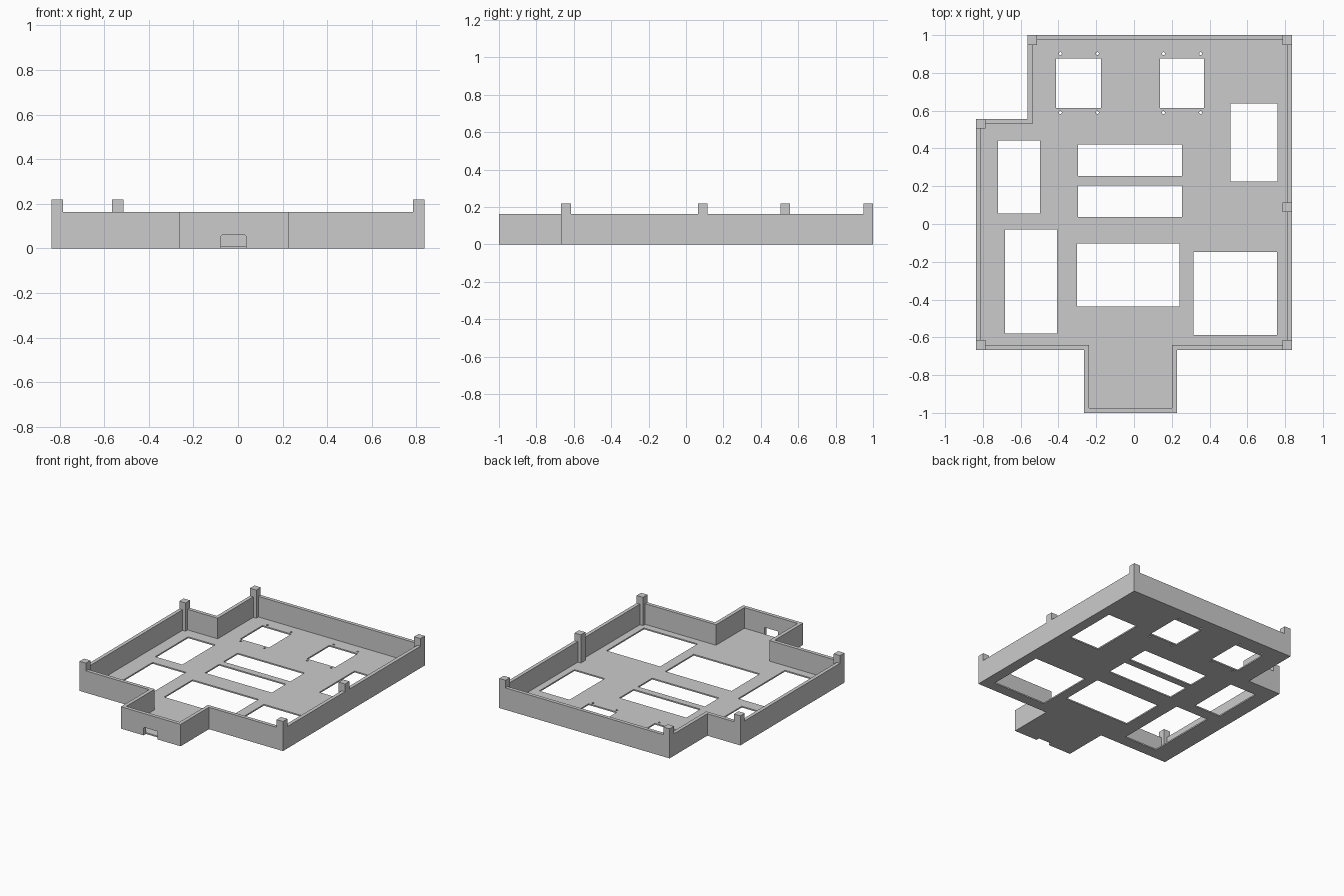
import bpy, bmesh, math

if "Cube" in bpy.data.objects:
    bpy.data.objects.remove(bpy.data.objects["Cube"])

WALL_TOP, POST_TOP, FLOOR = 0.163, 0.22, 0.01
T, P = 0.027, 0.052          # wall thickness, post width
XL, XR = -0.837, 0.837       # main body sides
YF, YS = -0.667, 0.557       # front wall, rear-left step
XS = -0.565                  # step side wall
NL, NR = -0.264, 0.228       # front bay sides


def plan(d):
    """Outline of the case, moved inwards by d."""
    return [(NL + d, -1 + d), (NR - d, -1 + d), (NR - d, YF + d), (XR - d, YF + d),
            (XR - d, 1 - d), (XS + d, 1 - d), (XS + d, YS - d), (XL + d, YS - d),
            (XL + d, YF + d), (NL + d, YF + d)]


def rect(x0, x1, y0, y1):
    return [(x0, y0), (x1, y0), (x1, y1), (x0, y1)]


def circle(x, y, r, n=12):
    return [(x + r * math.cos(2 * math.pi * i / n), y + r * math.sin(2 * math.pi * i / n))
            for i in range(n)]


def slab(name, loops, z0, z1):
    """Extrude a flat plan; the first loop is the border, the others are holes."""
    bm = bmesh.new()
    edges = []
    for loop in loops:
        vs = [bm.verts.new((x, y, z0)) for x, y in loop]
        edges += [bm.edges.new((vs[i - 1], vs[i])) for i in range(len(vs))]
    bmesh.ops.triangle_fill(bm, edges=edges, use_beauty=True, use_dissolve=False)
    res = bmesh.ops.extrude_face_region(bm, geom=bm.faces[:], use_keep_orig=True)
    top = [g for g in res["geom"] if isinstance(g, bmesh.types.BMVert)]
    bmesh.ops.translate(bm, verts=top, vec=(0, 0, z1 - z0))
    bmesh.ops.recalc_face_normals(bm, faces=bm.faces[:])
    me = bpy.data.meshes.new(name)
    bm.to_mesh(me)
    bm.free()
    ob = bpy.data.objects.new(name, me)
    bpy.context.collection.objects.link(ob)
    return ob


def combine(target, other, op):
    """Apply a boolean and remove the helper."""
    mod = target.modifiers.new(op, 'BOOLEAN')
    mod.operation, mod.solver, mod.object = op, 'EXACT', other
    bpy.context.view_layer.objects.active = target
    bpy.ops.object.modifier_apply(modifier=mod.name)
    bpy.data.objects.remove(other)


# Floor plate with component windows and screw holes
windows = [
    (-0.413, -0.175, 0.615, 0.877), (0.137, 0.37, 0.615, 0.877),
    (0.512, 0.76, 0.225, 0.638), (-0.72, -0.498, 0.056, 0.442),
    (-0.297, 0.253, 0.254, 0.42), (-0.297, 0.253, 0.036, 0.203),
    (-0.683, -0.408, -0.58, -0.03), (-0.302, 0.242, -0.437, -0.103),
    (0.316, 0.757, -0.587, -0.147)]
screws = [circle(x, y, 0.008) for x in (-0.39, -0.194, 0.156, 0.353) for y in (0.59, 0.902)]
floor = slab("floor_plate", [plan(T)] + [rect(*w) for w in windows] + screws, 0, FLOOR)

# Perimeter wall
walls = slab("perimeter_wall", [plan(0), plan(T)], 0, WALL_TOP)

# Square posts in the corners and on the right wall
for x, y in [(XL, YF), (XR - P, YF), (XR - P, 1 - P), (XS, 1 - P), (XL, YS - P), (XR - P, 0.063)]:
    combine(walls, slab("post", [rect(x, x + P, y, y + P)], 0, POST_TOP), 'UNION')

# Cable slot in the front bay, with softened upper corners
c = 0.006
slot = slab("slot_cutter", [[(-0.076, -0.02), (0.036, -0.02), (0.036, 0.06 - c), (0.034, 0.058),
                             (0.036 - c, 0.06), (-0.076 + c, 0.06), (-0.074, 0.058),
                             (-0.076, 0.06 - c)]], 0, 0.1)
slot.rotation_euler = (math.pi / 2, 0, 0)
slot.location = (0, -1 + T + 0.002, 0)
bpy.context.view_layer.update()
combine(walls, slot, 'DIFFERENCE')
